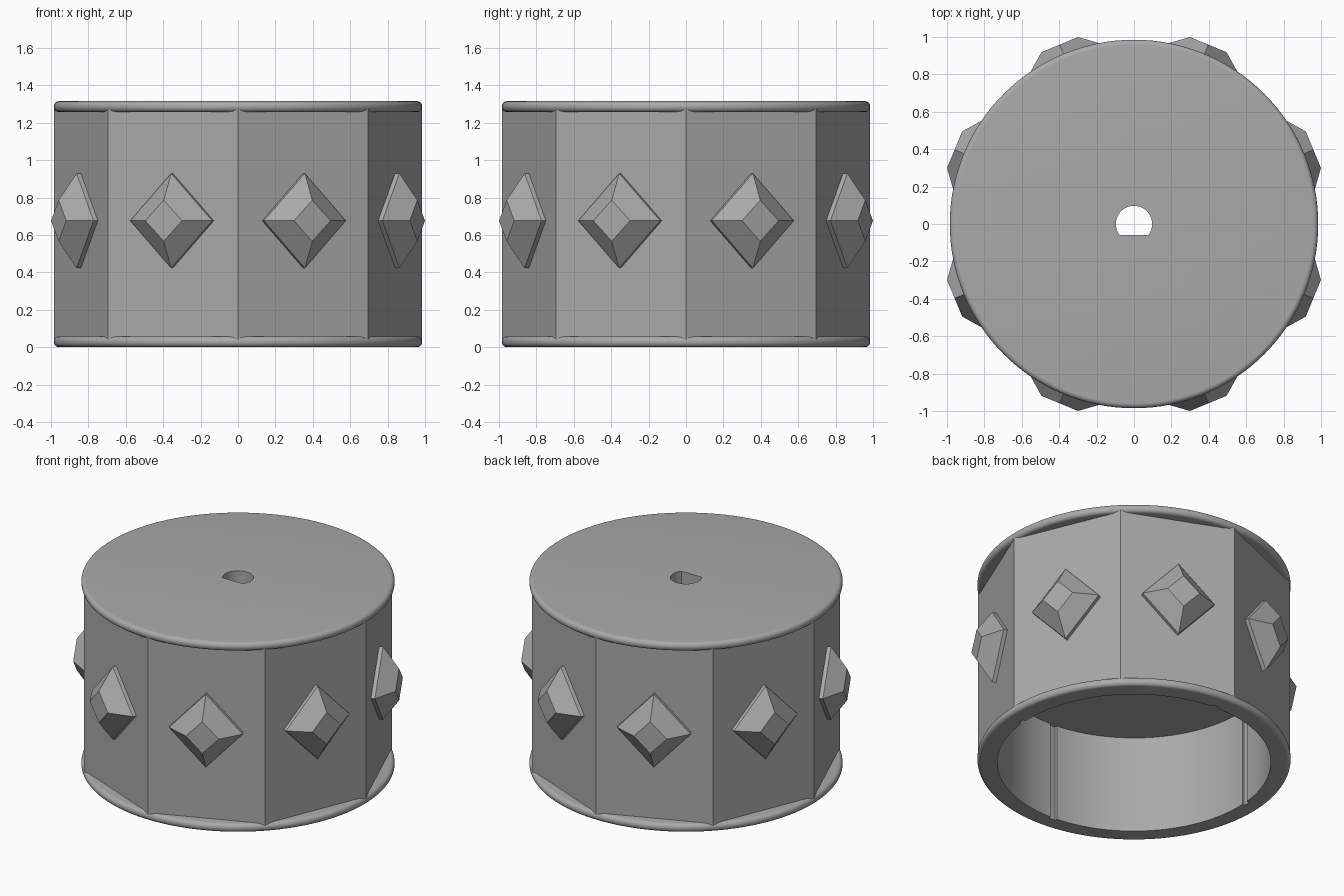
import bpy, bmesh, math
from mathutils import Matrix, Vector

if "Cube" in bpy.data.objects:
    bpy.data.objects.remove(bpy.data.objects["Cube"], do_unlink=True)

HEIGHT, RADIUS = 1.315, 0.985
RIM, ROUND = 0.058, 0.027
BORE, CEILING = 0.86, 0.676

grey = bpy.data.materials.new("plain_grey")
grey.use_nodes = True
grey.diffuse_color = (0.4, 0.4, 0.4, 1)
grey.node_tree.nodes["Principled BSDF"].inputs["Base Color"].default_value = (0.4, 0.4, 0.4, 1)


def make(name, bm):
    bmesh.ops.recalc_face_normals(bm, faces=bm.faces)
    mesh = bpy.data.meshes.new(name)
    bm.to_mesh(mesh)
    bm.free()
    mesh.materials.append(grey)
    obj = bpy.data.objects.new(name, mesh)
    bpy.context.collection.objects.link(obj)
    return obj


def prism(name, outline, z0, z1, rounding=0):
    """Extrude a flat outline from z0 to z1, optionally rounding both end edges."""
    bm = bmesh.new()
    base = bm.faces.new([bm.verts.new((x, y, z0)) for x, y in outline])
    top = bmesh.ops.extrude_face_region(bm, geom=[base])["geom"]
    bmesh.ops.translate(bm, vec=(0, 0, z1 - z0),
                        verts=[v for v in top if isinstance(v, bmesh.types.BMVert)])
    if rounding:
        ends = [e for e in bm.edges if abs(e.verts[0].co.z - e.verts[1].co.z) < 1e-5]
        bmesh.ops.bevel(bm, geom=ends, offset=rounding, segments=6, profile=0.5, affect="EDGES")
    return make(name, bm)


def ring(radius, sides):
    return [(radius * math.cos(math.tau * i / sides), radius * math.sin(math.tau * i / sides))
            for i in range(sides)]


def combine(target, tool, operation):
    mod = target.modifiers.new(operation.lower(), "BOOLEAN")
    mod.operation, mod.solver, mod.object = operation, "EXACT", tool
    bpy.context.view_layer.objects.active = target
    bpy.ops.object.modifier_apply(modifier=mod.name)
    bpy.data.objects.remove(tool, do_unlink=True)


# Eight-sided drum with a rounded disc at each end
drum = prism("drum", ring(RADIUS - 0.001, 8), 0.03, HEIGHT - 0.03)
for name, z in (("bottom_rim", 0), ("top_rim", HEIGHT - RIM)):
    combine(drum, prism(name, ring(RADIUS, 128), z, z + RIM, ROUND), "UNION")

# Open cavity below and a D-shaped shaft hole through the top
combine(drum, prism("cavity_cutter", ring(BORE, 128), -0.1, CEILING), "DIFFERENCE")
d_outline = [(x, max(y, -0.06)) for x, y in ring(0.097, 48)
             if y > -0.06 or abs(x) > 0.07]
combine(drum, prism("shaft_cutter", d_outline, CEILING - 0.1, HEIGHT + 0.1), "DIFFERENCE")

# Four narrow grooves in the cavity wall
for i in range(4):
    slot = [(BORE - 0.05, -0.085), (BORE + 0.015, -0.085),
            (BORE + 0.015, -0.035), (BORE - 0.05, -0.035)]
    cutter = prism("groove_cutter", slot, -0.1, CEILING)
    cutter.data.transform(Matrix.Rotation(i * math.pi / 2, 4, "Z"))
    combine(drum, cutter, "DIFFERENCE")

bpy.ops.object.select_all(action="DESELECT")
drum.select_set(True)
bpy.context.view_layer.objects.active = drum
bpy.ops.object.shade_smooth_by_angle(angle=math.radians(30))


# Diamond studs: a short straight wall, then a taper to a flat tip
def stud(name, angle):
    bm = bmesh.new()
    layers = []
    for r, w, h in ((0.89, 0.237, 0.253), (0.934, 0.237, 0.253), (1.038, 0.106, 0.11)):
        layers.append([bm.verts.new((r, y, z))
                       for y, z in ((w, 0), (0, h), (-w, 0), (0, -h))])
    for low, high in zip(layers, layers[1:]):
        for i in range(4):
            j = (i + 1) % 4
            bm.faces.new((low[i], low[j], high[j], high[i]))
    bm.faces.new(layers[0])
    bm.faces.new(layers[-1])
    spot = Matrix.Translation(Vector((0, 0, 0.676))) @ Matrix.Rotation(angle, 4, "Z")
    bm.transform(spot)
    return make(name, bm)


for i in range(8):
    stud(f"diamond_stud_{i + 1}", (i + 0.5) * math.pi / 4)
